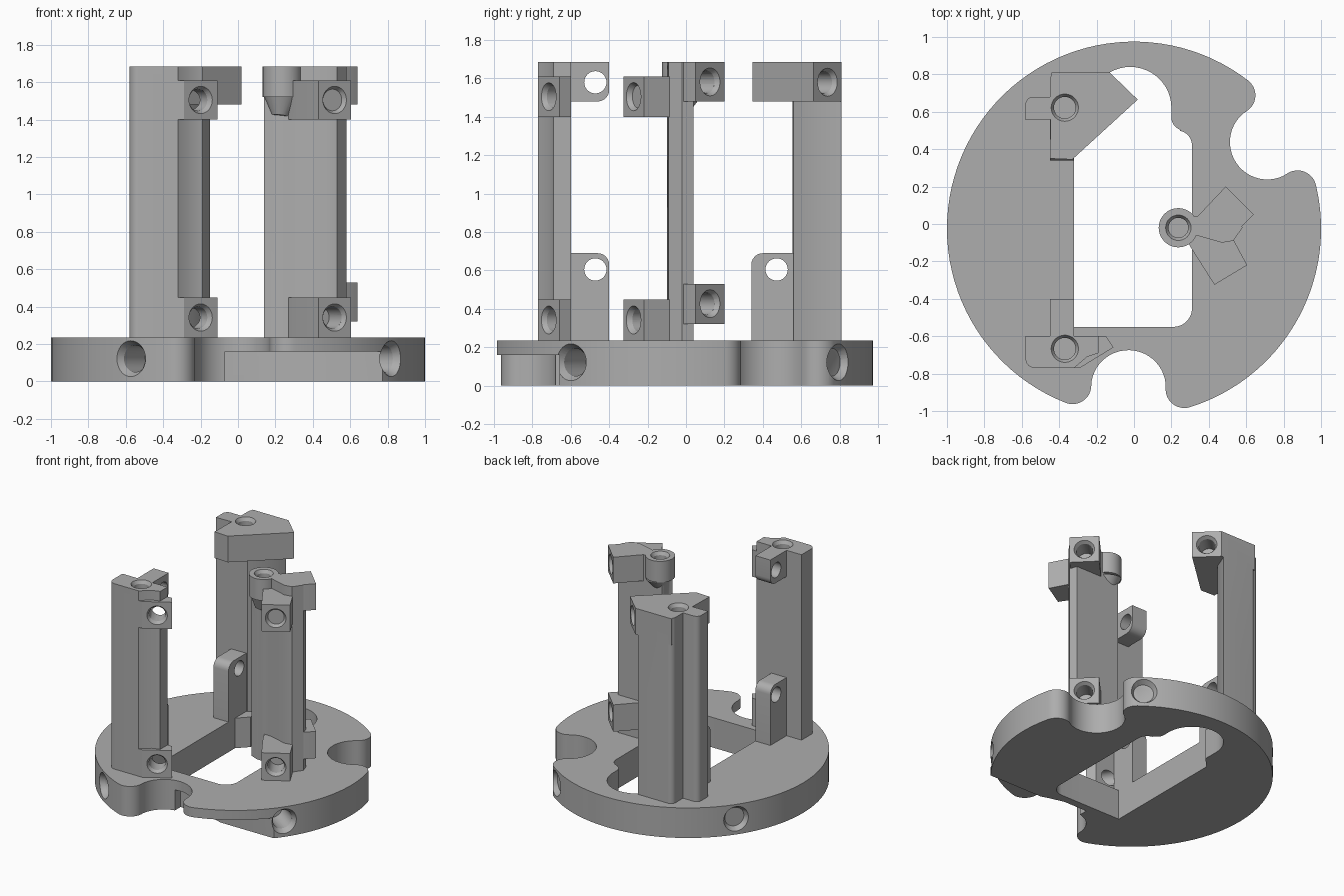
import bpy, bmesh, math
from mathutils import Vector, Matrix

if "Cube" in bpy.data.objects:
    bpy.data.objects.remove(bpy.data.objects["Cube"])

grey = bpy.data.materials.new("plain_grey")
grey.use_nodes = True
COLOUR = (0.42, 0.42, 0.42, 1)
grey.diffuse_color = COLOUR
grey.node_tree.nodes["Principled BSDF"].inputs["Base Color"].default_value = COLOUR

DECK, TOP = 0.235, 1.685
CENTRE = Vector((0, -0.025))


def arc(c, r, a0, a1, n=12):
    """Points along an arc, angles in degrees."""
    angles = [math.radians(a0 + (a1 - a0) * i / n) for i in range(n + 1)]
    return [(c[0] + r * math.cos(a), c[1] + r * math.sin(a)) for a in angles]


def polar(r, a):
    return CENTRE + Vector((math.cos(math.radians(a)), math.sin(math.radians(a)))) * r


def finish(name, bm):
    bmesh.ops.recalc_face_normals(bm, faces=bm.faces)
    mesh = bpy.data.meshes.new(name)
    bm.to_mesh(mesh)
    bm.free()
    mesh.materials.append(grey)
    ob = bpy.data.objects.new(name, mesh)
    bpy.context.collection.objects.link(ob)
    return ob


def prism(name, pts, lo, hi, axis="z"):
    """Extrude a flat outline along z, or a yz outline along x."""
    bm = bmesh.new()
    place = lambda p, h: (h, p[0], p[1]) if axis == "x" else (p[0], p[1], h)
    rings = [[bm.verts.new(place(p, h)) for p in pts] for h in (lo, hi)]
    for ring in rings:
        bm.faces.new(ring)
    for i in range(len(pts)):
        j = (i + 1) % len(pts)
        bm.faces.new((rings[0][i], rings[0][j], rings[1][j], rings[1][i]))
    return finish(name, bm)


def cone(name, start, end, r0, r1):
    """Round bar or taper between two points."""
    a, b = Vector(start), Vector(end)
    turn = (b - a).to_track_quat("Z", "Y").to_matrix().to_4x4()
    bm = bmesh.new()
    bmesh.ops.create_cone(bm, cap_ends=True, segments=32, radius1=r0, radius2=r1,
                          depth=(b - a).length,
                          matrix=Matrix.Translation((a + b) / 2) @ turn)
    return finish(name, bm)


def combine(ob, tool, operation):
    mod = ob.modifiers.new("cut", "BOOLEAN")
    mod.operation, mod.solver, mod.object = operation, "EXACT", tool
    bpy.ops.object.select_all(action="DESELECT")
    bpy.context.view_layer.objects.active = ob
    ob.select_set(True)
    bpy.ops.object.modifier_apply(modifier=mod.name)
    bpy.data.objects.remove(tool)


def drill(ob, mouth, angle, r=0.058, depth=0.16):
    """Blind countersunk hole; angle is the outward heading, None is straight up."""
    out = Vector((0, 0, 1))
    if angle is not None:
        out = Vector((math.cos(math.radians(angle)), math.sin(math.radians(angle)), 0))
    m = Vector(mouth)
    combine(ob, cone("bore", m - out * depth, m + out * 0.05, r, r), "DIFFERENCE")
    combine(ob, cone("countersink", m - out * 0.025, m + out * 0.025, r, r + 0.03), "DIFFERENCE")


def build(name, parts):
    ob = parts[0]
    ob.name = name
    for p in parts[1:]:
        combine(ob, p, "UNION")
    return ob


def smooth(ob):
    bpy.ops.object.select_all(action="DESELECT")
    bpy.context.view_layer.objects.active = ob
    ob.select_set(True)
    bpy.ops.object.shade_smooth_by_angle(angle=math.radians(30))


def bracket(y_in, y_out, z0, z1, round_top):
    """Pierced side plate with one rounded free corner."""
    s = 1 if y_in > y_out else -1
    z_round, z_flat = (z1, z0) if round_top else (z0, z1)
    v = -1 if round_top else 1
    c = (y_out + s * 0.06, z_round + v * 0.06)
    corner = [(c[0] - s * 0.06 * math.sin(t), c[1] - v * 0.06 * math.cos(t))
              for t in [math.pi / 2 * i / 6 for i in range(7)]]
    plate = prism("bracket", [(y_in, z_flat), (y_in, z_round)] + corner + [(y_out, z_flat)],
                  -0.45, -0.32, "x")
    yc = math.copysign(0.472, y_in)
    zc = z1 - 0.085 if round_top else z1 - 0.105
    combine(plate, cone("pin_hole", (-0.6, yc, zc), (-0.2, yc, zc), 0.058, 0.058), "DIFFERENCE")
    return plate


# Base disc with two round-lipped bites
HALF = 19.4
outline = []
bites = [33, 268]
for i, a in enumerate(bites):
    outline += arc(polar(0.9, a - HALF), 0.1, a - HALF, a + 90)
    outline += arc(polar(0.85, a), 0.2, a + 270, a + 90, 24)[1:-1]
    outline += arc(polar(0.9, a + HALF), 0.1, a - 90, a + HALF)
    following = bites[1] if i == 0 else bites[0] + 360
    outline += arc(CENTRE, 1, a + HALF, following - HALF, 60)[1:-1]
base = prism("base_disc", outline, 0, DECK)

# Central opening with a round bay at the back
opening = [(-0.32, -0.55)] + arc((0.21, -0.45), 0.1, -90, 0)
opening += arc((0.23, 0.42), 0.08, 0, 80, 8) + arc((0.27, 0.57), 0.07, 250, 180, 6)
opening += arc((-0.02, 0.62), 0.22, 0, 180, 24) + [(-0.24, 0.5), (-0.32, 0.42)]
combine(base, prism("opening", opening, -0.1, 0.5), "DIFFERENCE")

# Undercut below the front edge
undercut = [(-0.07, -1.1), (-0.07, -0.61), (0.13, -0.61), (0.25, -0.64),
            (0.31, -0.66), (1.1, -0.66), (1.1, -1.1)]
combine(base, prism("undercut", undercut, -0.1, 0.16), "DIFFERENCE")

# Radial screw holes in the rim
for a in (-35, 55, 145, 235):
    p = polar(0.985, a)
    drill(base, (p.x, p.y, 0.122), a, 0.072, 0.22)
smooth(base)

# Back left post with overhanging head
column = [(-0.31, 0.56), (-0.2, 0.68), (-0.15, 0.81)] + arc((-0.41, 0.77), 0.04, 90, 180, 6)
column += [(-0.45, 0.68)] + arc((-0.54, 0.64), 0.04, 90, 180, 6) + [(-0.58, 0.555)]
head = [(-0.45, 0.35), (-0.33, 0.345), (0.02, 0.665), (-0.13, 0.81), (-0.44, 0.81)]
post = build("back_left_post", [
    prism("column", column, DECK, TOP),
    prism("head", head, 1.48, TOP),
    bracket(0.63, 0.34, DECK, 0.69, True)])
drill(post, (-0.055, 0.737, 1.58), 45)
drill(post, (-0.37, 0.622, TOP), None)
smooth(post)

# Front left post with two screw blocks and two brackets
column = [(-0.58, -0.6)] + arc((-0.53, -0.72), 0.05, 180, 270, 6)
column += [(-0.32, -0.77), (-0.25, -0.71), (-0.19, -0.69), (-0.19, -0.6)]
block = [(-0.4, -0.6), (-0.4, -0.77), (-0.29, -0.77), (-0.11, -0.66), (-0.15, -0.6)]
post = build("front_left_post", [
    prism("column", column, DECK, TOP),
    prism("lower_block", block, DECK, 0.45),
    prism("upper_block", block, 1.4, 1.61),
    bracket(-0.62, -0.4, DECK, 0.69, True),
    bracket(-0.62, -0.4, 1.48, TOP, False)])
for z in (0.342, 1.505):
    drill(post, (-0.2, -0.715, z), -58)
drill(post, (-0.37, -0.667, TOP), None)
smooth(post)

# Right post with a tapered socket and four screw blocks
column = [(0.14, -0.03), (0.2, -0.055), (0.33, -0.06), (0.47, -0.1), (0.53, -0.09),
          (0.58, -0.02), (0.56, 0.04), (0.18, 0.04)]
front_block = [(0.26, -0.04), (0.3, -0.12), (0.43, -0.325), (0.605, -0.22), (0.53, -0.08), (0.48, -0.05)]
back_block = [(0.32, 0.02), (0.49, 0.2), (0.64, 0.05), (0.58, -0.01), (0.5, -0.06)]
post = build("right_post", [
    prism("column", column, DECK, TOP),
    prism("lower_front_block", front_block, DECK, 0.45),
    prism("upper_front_block", front_block, 1.4, 1.61),
    prism("lower_back_block", back_block, 0.32, 0.53),
    prism("upper_back_block", back_block, 1.48, TOP),
    cone("socket", (0.237, -0.02, 1.52), (0.237, -0.02, TOP), 0.105, 0.105),
    cone("socket_taper", (0.225, -0.035, 1.42), (0.237, -0.02, 1.525), 0.045, 0.103)])
for z in (0.342, 1.505):
    drill(post, (0.517, -0.272, z), -60)
for z in (0.427, 1.582):
    drill(post, (0.565, 0.125, z), 45)
drill(post, (0.237, -0.02, TOP), None, 0.053, 0.15)
smooth(post)
